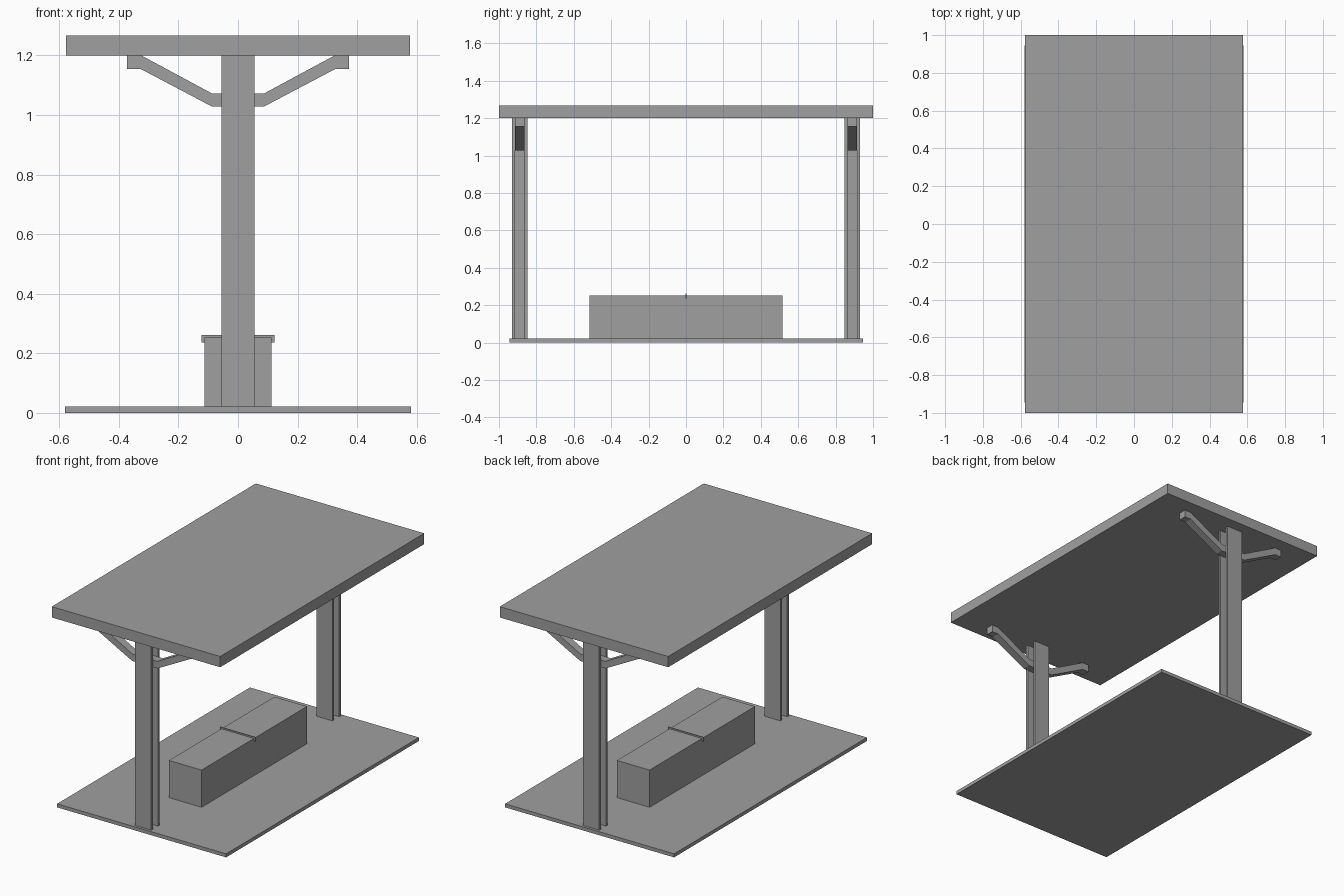
import bpy
import bmesh
from mathutils import Vector

cube = bpy.data.objects.get("Cube")
if cube:
    bpy.data.objects.remove(cube, do_unlink=True)

# Single grey finish
grey = bpy.data.materials.new("plain grey")
grey.use_nodes = True
COLOR = (0.35, 0.35, 0.35, 1)
grey.diffuse_color = COLOR
grey.node_tree.nodes["Principled BSDF"].inputs["Base Color"].default_value = COLOR


def finish(name, bm):
    bmesh.ops.recalc_face_normals(bm, faces=bm.faces)
    mesh = bpy.data.meshes.new(name)
    bm.to_mesh(mesh)
    bm.free()
    mesh.materials.append(grey)
    obj = bpy.data.objects.new(name, mesh)
    bpy.context.collection.objects.link(obj)
    return obj


def box(name, half_x, half_y, z0, z1):
    bm = bmesh.new()
    bmesh.ops.create_cube(bm, size=1)
    for v in bm.verts:
        v.co = (v.co.x * 2 * half_x, v.co.y * 2 * half_y,
                z0 + (v.co.z + 0.5) * (z1 - z0))
    return finish(name, bm)


def extrude(name, points, direction):
    bm = bmesh.new()
    face = bm.faces.new([bm.verts.new(p) for p in points])
    result = bmesh.ops.extrude_face_region(bm, geom=[face], use_keep_orig=True)
    moved = [g for g in result["geom"] if isinstance(g, bmesh.types.BMVert)]
    bmesh.ops.translate(bm, verts=moved, vec=Vector(direction))
    return finish(name, bm)


BASE_TOP, ROOF_BOTTOM = 0.022, 1.2

# Slabs and bench
box("base", 0.58, 0.945, 0, BASE_TOP)
box("roof", 0.578, 1.0, ROOF_BOTTOM, 1.267)
box("bench", 0.112, 0.517, BASE_TOP, 0.253)
box("bench_divider", 0.123, 0.003, 0.237, 0.262)

# I-beam section and bent bracket outline
W, D, FLANGE, WEB = 0.055, 0.041, 0.025, 0.008
quarter = [(W, D), (W, FLANGE), (WEB, FLANGE)]
right = quarter + [(x, -y) for x, y in reversed(quarter)]
section = right + [(-x, -y) for x, y in right]
bracket = [(WEB, 1.028), (0.087, 1.028), (0.328, 1.155), (0.372, 1.155),
           (0.372, 1.2), (0.325, 1.2), (0.087, 1.072), (WEB, 1.072)]

# Posts with a bracket on each side
for end, y in (("front", -0.888), ("back", 0.888)):
    extrude(end + "_post", [(px, y + py, BASE_TOP) for px, py in section],
            (0, 0, ROOF_BOTTOM - BASE_TOP))
    for side, s in (("left", 1), ("right", -1)):
        extrude(f"{end}_{side}_bracket",
                [(s * px, y - FLANGE, pz) for px, pz in bracket],
                (0, 2 * FLANGE, 0))
